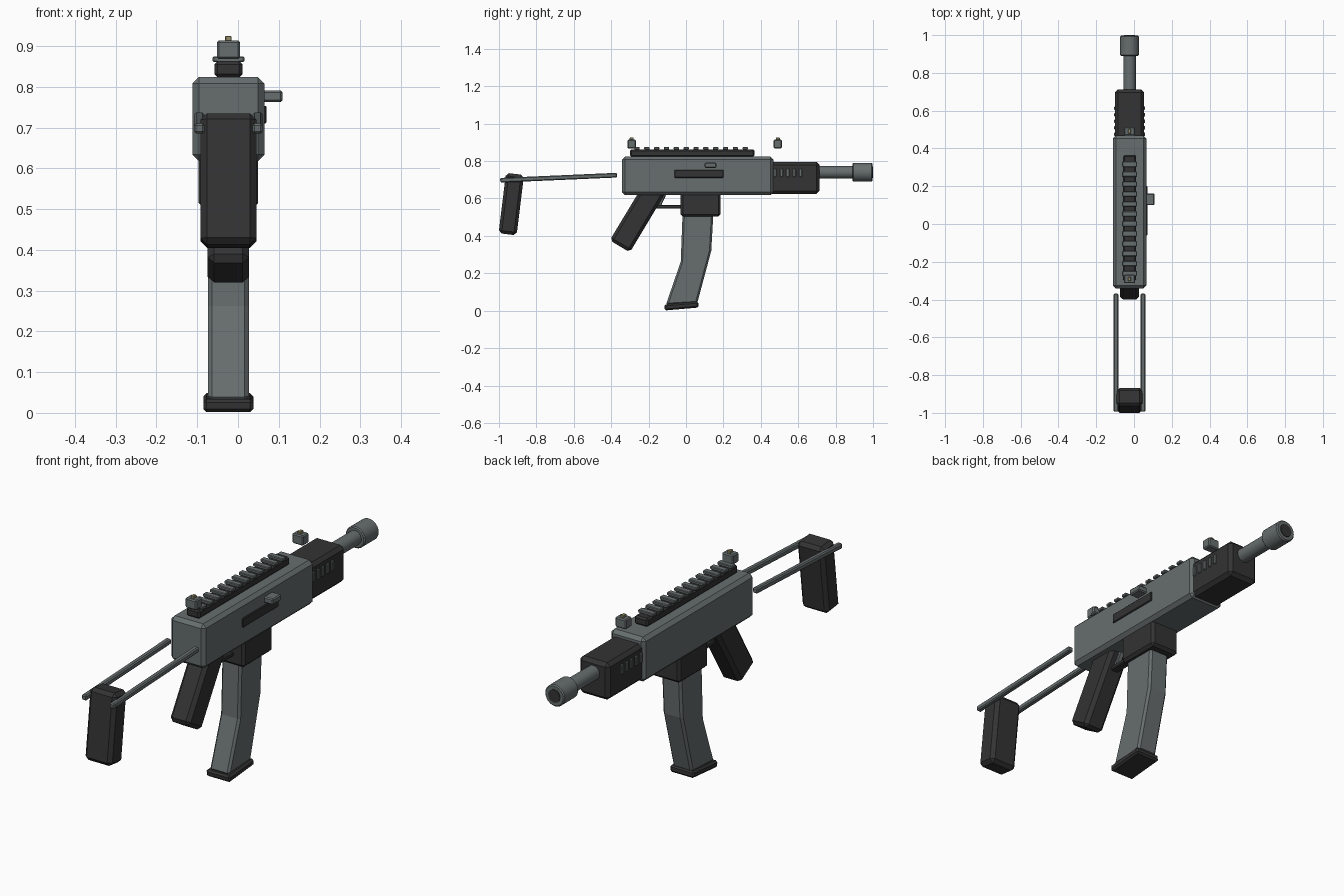
import bpy, bmesh
from math import radians
from mathutils import Matrix, Vector

cube = bpy.data.objects.get("Cube")
if cube:
    bpy.data.objects.remove(cube, do_unlink=True)

CX = -0.0235  # centre plane of the body


def material(name, rgb):
    m = bpy.data.materials.new(name)
    m.use_nodes = True
    m.diffuse_color = (*rgb, 1)
    m.node_tree.nodes["Principled BSDF"].inputs["Base Color"].default_value = (*rgb, 1)
    return m


STEEL = material("steel grey", (0.135, 0.155, 0.155))
DARK = material("dark polymer", (0.033, 0.033, 0.033))
TAN = material("sight tan", (0.30, 0.28, 0.15))


def finish(name, bm, mat, bevel=0.0):
    bmesh.ops.recalc_face_normals(bm, faces=bm.faces[:])
    mesh = bpy.data.meshes.new(name)
    bm.to_mesh(mesh)
    bm.free()
    mesh.materials.append(mat)
    ob = bpy.data.objects.new(name, mesh)
    bpy.context.collection.objects.link(ob)
    if bevel:
        mod = ob.modifiers.new("chamfer", "BEVEL")
        mod.width = bevel
        mod.segments = 1
        mod.limit_method = "ANGLE"
        mod.angle_limit = radians(40)
    return ob


def box(name, size, centre, mat, bevel=0.0, tilt=0.0):
    """Chamfered box, tilted about x; the centre x is relative to the body."""
    bm = bmesh.new()
    bmesh.ops.create_cube(bm, size=1)
    bm.transform(Matrix.Diagonal((*size, 1)))
    bm.transform(Matrix.Rotation(radians(tilt), 4, "X"))
    bm.transform(Matrix.Translation(Vector(centre) + Vector((CX, 0, 0))))
    return finish(name, bm, mat, bevel)


def extrude_side(name, outline, width, mat, bevel):
    """Side outline of (y, z) points, extruded across x."""
    bm = bmesh.new()
    face = bm.faces.new([bm.verts.new((CX - width / 2, y, z)) for y, z in outline])
    ext = bmesh.ops.extrude_face_region(bm, geom=[face])
    verts = [v for v in ext["geom"] if isinstance(v, bmesh.types.BMVert)]
    bmesh.ops.translate(bm, vec=(width, 0, 0), verts=verts)
    return finish(name, bm, mat, bevel)


def tube(name, radius, y0, y1, mat, bevel=0.0):
    """Smooth cylinder along y on the barrel axis."""
    bm = bmesh.new()
    bmesh.ops.create_cone(bm, cap_ends=True, segments=24, radius1=radius,
                          radius2=radius, depth=y1 - y0)
    bm.transform(Matrix.Rotation(radians(90), 4, "X"))
    bm.transform(Matrix.Translation((CX, (y0 + y1) / 2, 0.74)))
    for f in bm.faces:
        f.smooth = len(f.verts) == 4
    ob = finish(name, bm, mat, bevel)
    ob.data.set_sharp_from_angle(angle=radians(35))
    return ob


# Body and handguard
box("receiver", (0.177, 0.81, 0.206), (0, 0.063, 0.721), STEEL, 0.016)
box("handguard", (0.153, 0.27, 0.172), (0, 0.578, 0.71), DARK, 0.016)
for i in range(5):
    box("handguard_rib", (0.166, 0.017, 0.046), (0, 0.475 + i * 0.0345, 0.738), STEEL, 0.003)

# Barrel
tube("barrel", 0.033, 0.68, 0.92, STEEL)
tube("muzzle", 0.05, 0.89, 0.997, STEEL, 0.005)
tube("bore", 0.03, 0.995, 1.0, DARK)

# Top rail
box("rail_base", (0.069, 0.665, 0.04), (0, 0.033, 0.843), DARK, 0.008)
for i in range(12):
    box("rail_tooth", (0.078, 0.028, 0.014), (0, -0.262 + i * 0.0526, 0.868), STEEL, 0.003)

# Sights
for name, y in (("rear", -0.291), ("front", 0.491)):
    box(name + "_sight", (0.057, 0.045, 0.046), (0, y, 0.891), STEEL, 0.005)
    box(name + "_sight_bead", (0.016, 0.022, 0.016), (0, y, 0.917), TAN, 0.002)

# Ejection port and charging handle on the left side
box("ejection_port", (0.02, 0.262, 0.043), (0.084, 0.069, 0.732), DARK, 0.003)
box("charging_handle", (0.06, 0.063, 0.028), (0.103, 0.131, 0.777), STEEL, 0.005)

# Grip, trigger and guard
box("grip", (0.102, 0.125, 0.38), (0, -0.256, 0.507), DARK, 0.016, tilt=-31)
box("trigger", (0.025, 0.022, 0.10), (0, -0.125, 0.605), STEEL, 0.004, tilt=-25)
box("trigger_guard", (0.04, 0.17, 0.02), (0, -0.1, 0.556), DARK, 0.004)

# Magazine
box("magazine_well", (0.146, 0.214, 0.14), (0, 0.078, 0.573), DARK, 0.012)
extrude_side("magazine",
             [(-0.018, 0.53), (-0.028, 0.262), (-0.108, 0.03),
              (0.06, 0.04), (0.135, 0.32), (0.147, 0.53)],
             0.1, STEEL, 0.01)
box("magazine_base", (0.123, 0.183, 0.032), (0, -0.024, 0.025), DARK, 0.008, tilt=5)

# Folding stock
for side in (-1, 1):
    box("stock_rod", (0.025, 0.625, 0.025), (side * 0.0715, -0.681, 0.711), STEEL, 0.005, tilt=2.5)
box("butt_pad", (0.137, 0.097, 0.325), (0, -0.934, 0.57), DARK, 0.016, tilt=-7)
